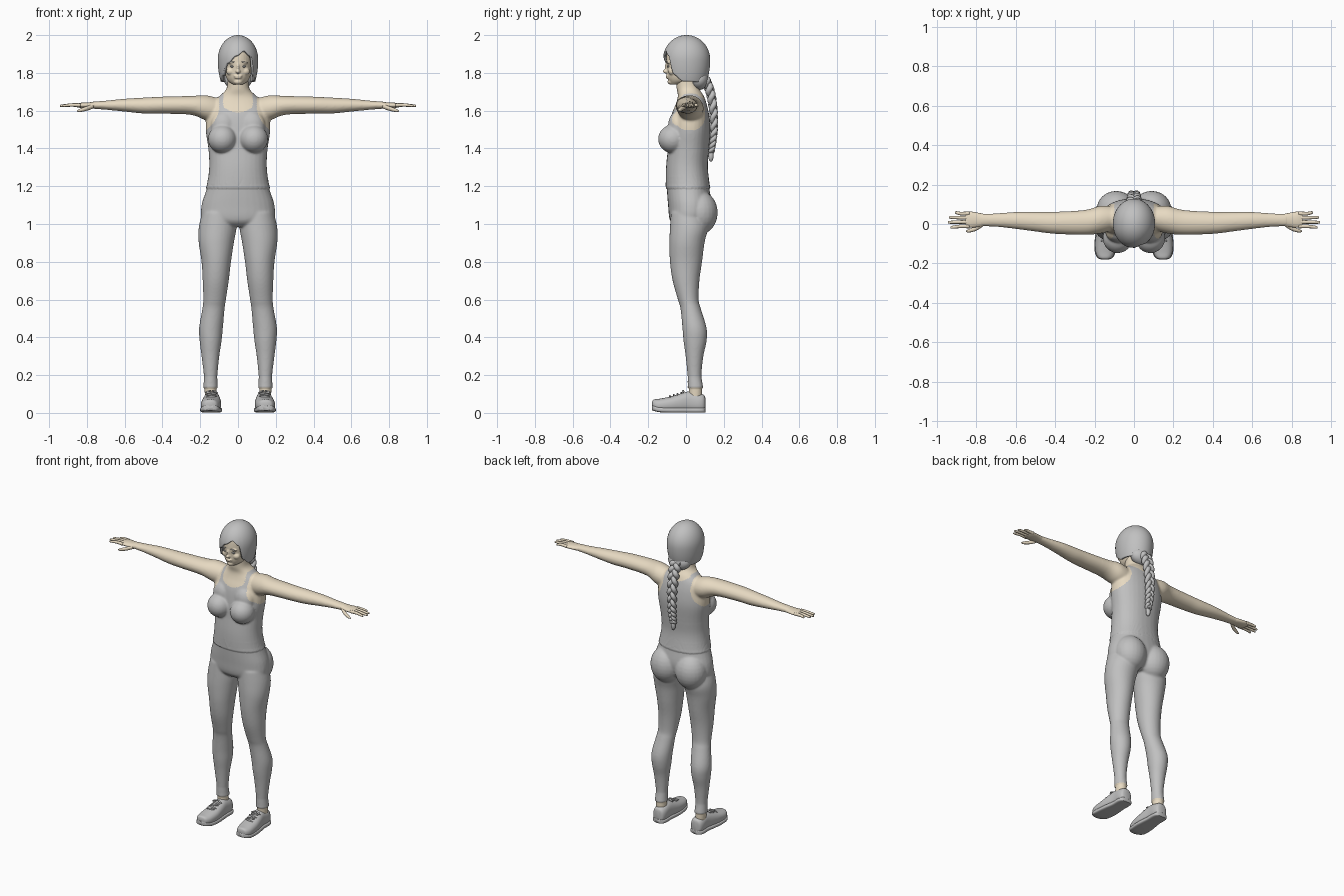
import bpy, bmesh, math
from mathutils import Vector, Matrix

cube = bpy.data.objects.get("Cube")
if cube:
    bpy.data.objects.remove(cube, do_unlink=True)


def material(name, rgb):
    mat = bpy.data.materials.new(name)
    mat.use_nodes = True
    mat.diffuse_color = (*rgb, 1)
    mat.node_tree.nodes["Principled BSDF"].inputs["Base Color"].default_value = (*rgb, 1)
    return mat


GREY = material("soft grey", (0.53, 0.53, 0.53))
SKIN = material("pale skin", (0.80, 0.70, 0.54))


def spline(rows, steps=5):
    """Catmull-Rom curve through rows of equal length."""
    pad = [rows[0]] + list(rows) + [rows[-1]]
    out = []
    for p, q, r, s in zip(pad, pad[1:], pad[2:], pad[3:]):
        for i in range(steps):
            t = i / steps
            out.append([b + 0.5 * t * (c - a + t * (2 * a - 5 * b + 4 * c - d + t * (3 * (b - c) + d - a)))
                        for a, b, c, d in zip(p, q, r, s)])
    return out + [list(rows[-1])]


def loft(bm, axis, rows, side=1, power=2.0, count=32):
    """Closed tube along an axis; row = position, then centre and radius on each other axis."""
    u, v = [i for i in range(3) if i != axis]
    rings = []
    for t, cu, ru, cv, rv in spline(rows):
        ring = []
        for k in range(count):
            a = math.tau * k / count
            c, s = math.cos(a), math.sin(a)
            co = Vector()
            co[axis] = t
            co[u] = cu + ru * math.copysign(abs(c) ** (2 / power), c)
            co[v] = cv + rv * math.copysign(abs(s) ** (2 / power), s)
            co.x *= side
            ring.append(bm.verts.new(co))
        rings.append(ring)
    for lo, hi in zip(rings, rings[1:]):
        for k in range(count):
            n = (k + 1) % count
            bm.faces.new((lo[k], lo[n], hi[n], hi[k]))
    bm.faces.new(rings[0][::-1])
    bm.faces.new(rings[-1])


def blob(bm, centre, radii, side=1, tilt=0.0):
    x, y, z = centre
    place = (Matrix.Translation((x * side, y, z)) @ Matrix.Rotation(tilt * side, 4, "Y")
             @ Matrix.Diagonal((*radii, 1)))
    bmesh.ops.create_uvsphere(bm, u_segments=24, v_segments=14, radius=1, matrix=place)


def finish(bm, name, *mats):
    bmesh.ops.recalc_face_normals(bm, faces=bm.faces)
    mesh = bpy.data.meshes.new(name)
    bm.to_mesh(mesh)
    bm.free()
    for mat in mats:
        mesh.materials.append(mat)
    mesh.shade_smooth()
    ob = bpy.data.objects.new(name, mesh)
    bpy.context.collection.objects.link(ob)
    return ob


def fuse(ob, voxel, passes):
    """Merge overlapping volumes into one smooth skin."""
    remesh = ob.modifiers.new("Merge", "REMESH")
    remesh.mode = "VOXEL"
    remesh.voxel_size = voxel
    remesh.use_smooth_shade = True
    soften = ob.modifiers.new("Soften", "SMOOTH")
    soften.iterations = passes
    graph = bpy.context.evaluated_depsgraph_get()
    mesh = bpy.data.meshes.new_from_object(ob.evaluated_get(graph))
    mats = list(ob.data.materials)
    ob.modifiers.clear()
    ob.data = mesh
    mesh.materials.clear()
    for mat in mats:
        mesh.materials.append(mat)
    mesh.shade_smooth()


# Body: torso, bust, hips, legs and arms fused together
TORSO = [(.985, 0, .1, .01, .06), (1.02, 0, .187, .015, .1), (1.1, 0, .193, .02, .115),
         (1.2, 0, .162, .01, .112), (1.3, 0, .15, .005, .108), (1.4, 0, .157, .013, .109),
         (1.5, 0, .171, .02, .109), (1.58, 0, .165, .023, .099), (1.64, 0, .14, .028, .08),
         (1.68, 0, .095, .025, .068), (1.72, 0, .06, .01, .06), (1.8, 0, .053, 0, .055)]
LEG = [(1.06, .1, .09, .01, .09), (.98, .108, .1, .015, .1), (.9, .115, .093, .005, .093),
       (.8, .115, .078, 0, .085), (.7, .118, .069, 0, .071), (.6, .124, .06, .012, .055),
       (.55, .13, .059, .025, .054), (.45, .143, .063, .045, .064), (.38, .145, .058, .048, .061),
       (.3, .146, .047, .045, .047), (.2, .145, .036, .045, .037), (.13, .145, .033, .05, .036),
       (.05, .142, .031, .05, .035)]
ARM = [(.1, .03, .06, 1.6, .065), (.17, .022, .07, 1.615, .066), (.25, .008, .063, 1.628, .05),
       (.4, .006, .056, 1.629, .045), (.5, .012, .05, 1.627, .042), (.6, .018, .043, 1.629, .034),
       (.7, .02, .034, 1.629, .024), (.78, .02, .032, 1.629, .018)]
bm = bmesh.new()
loft(bm, 2, TORSO, power=2.2)
for side in (-1, 1):
    loft(bm, 2, LEG, side)
    loft(bm, 0, ARM, side)
    blob(bm, (.083, -.07, 1.45), (.076, .078, .075), side)
    blob(bm, (.075, -.04, 1.52), (.07, .055, .08), side)
    blob(bm, (.09, .073, 1.06), (.1, .095, .115), side)
body = finish(bm, "body", GREY, SKIN)
fuse(body, .006, 8)


def is_skin(x, y, z):
    x = abs(x)
    if z < 1.47:
        return z < .133
    drop = min(max((1.62 - z) / .13, 0), 1)
    armhole = x > .1 + .075 * drop ** 2
    neckline = x < .078 and z > (1.59 if y < .03 else 1.645) + 5 * x * x
    return armhole or neckline or z > 1.69


# Raised hem of the top and the trouser cuffs, then colours
for v in body.data.vertices:
    for start, length in ((1.19, .2), (.133, .06)):
        if start < v.co.z < start + length:
            v.co += v.normal * .006 * (1 - (v.co.z - start) / length)
for face in body.data.polygons:
    face.material_index = int(is_skin(*face.center))

# Hands
for side, label in ((-1, "right"), (1, "left")):
    bm = bmesh.new()
    loft(bm, 0, [(.755, .02, .03, 1.629, .019), (.79, .021, .036, 1.628, .016),
                 (.83, .022, .041, 1.628, .014), (.855, .022, .036, 1.628, .009)], side)
    for y, tip in ((-.012, .93), (.01, .943), (.032, .937), (.053, .908)):
        spread = y + (y - .02) * .15
        loft(bm, 0, [(.835, y, .01, 1.629, .01), (.88, y, .009, 1.63, .009),
                     (tip - .006, spread, .007, 1.626, .006), (tip, spread, .002, 1.626, .002)],
             side, count=12)
    loft(bm, 0, [(.765, 0, .012, 1.624, .012), (.8, -.022, .012, 1.612, .012),
                 (.835, -.034, .009, 1.602, .009), (.852, -.037, .003, 1.598, .003)], side, count=12)
    finish(bm, label + "_hand", SKIN)

# Head with nose, lips, chin and cheeks
bm = bmesh.new()
loft(bm, 2, [(1.738, 0, .025, -.055, .025), (1.755, 0, .05, -.03, .06), (1.78, 0, .064, -.02, .079),
             (1.82, 0, .073, -.012, .09), (1.87, 0, .078, -.005, .1), (1.93, 0, .075, 0, .095),
             (1.975, 0, .045, 0, .06)])
blob(bm, (0, -.105, 1.808), (.013, .018, .011))
blob(bm, (0, -.099, 1.828), (.009, .014, .028))
blob(bm, (0, -.099, 1.784), (.023, .009, .005))
blob(bm, (0, -.097, 1.775), (.02, .01, .006))
blob(bm, (0, -.077, 1.753), (.024, .021, .016))
for side in (-1, 1):
    blob(bm, (.037, -.072, 1.808), (.026, .022, .022), side)
    blob(bm, (.03, -.09, 1.853), (.024, .012, .007), side)
fuse(finish(bm, "head", SKIN), .004, 2)

bm = bmesh.new()
for side in (-1, 1):
    blob(bm, (.031, -.094, 1.834), (.013, .006, .005), side)
    blob(bm, (.032, -.1, 1.857), (.018, .004, .0025), side, .1)
finish(bm, "eyes_and_brows", GREY)

# Hair cap whose lower edge sweeps across the forehead
HEM = [(-180, 1.745), (-80, 1.755), (-55, 1.785), (-32, 1.85), (-5, 1.89), (20, 1.917),
       (40, 1.89), (55, 1.79), (80, 1.755), (180, 1.745)]


def hem_height(angle):
    for (a, p), (b, q) in zip(HEM, HEM[1:]):
        if angle <= b:
            t = (angle - a) / (b - a)
            return p + (q - p) * t * t * (3 - 2 * t)


bm = bmesh.new()
columns, levels, grid = 96, 24, []
for k in range(columns):
    deg = -180 + 360 * k / columns
    phi = math.radians(deg)
    end = math.acos((hem_height(deg) - 1.87) / .13)
    column = []
    for j in range(levels + 1):
        a = end * j / levels
        u = math.cos(a)
        r = math.sin(a) if u > 0 else math.sqrt(1 - .35 * u * u)
        column.append(bm.verts.new((.107 * r * math.sin(phi), .003 - .125 * r * math.cos(phi), 1.87 + .13 * u)))
    grid.append(column)
for k in range(columns):
    here, there = grid[k], grid[(k + 1) % columns]
    for j in range(levels):
        bm.faces.new((here[j], here[j + 1], there[j + 1], there[j]))
bmesh.ops.remove_doubles(bm, verts=bm.verts, dist=.0001)
hair = finish(bm, "hair", GREY)
hair.modifiers.new("Thickness", "SOLIDIFY").thickness = .014

# Gathered hair at the nape, and the tuft ending the braid
bm = bmesh.new()
blob(bm, (0, .07, 1.765), (.075, .05, .055))
blob(bm, (0, .132, 1.36), (.014, .014, .03))
blob(bm, (0, .134, 1.388), (.02, .02, .012))
finish(bm, "nape_and_braid_tip", GREY)

# Three-strand braid
path = spline([(1.77, .1), (1.7, .128), (1.6, .145), (1.5, .148), (1.43, .142), (1.38, .134)], 16)
curve = bpy.data.curves.new("braid", "CURVE")
curve.dimensions = "3D"
curve.bevel_depth = .018
curve.bevel_resolution = 3
curve.materials.append(GREY)
for strand in range(3):
    line = curve.splines.new("POLY")
    line.points.add(len(path) - 1)
    for i, (z, y) in enumerate(path):
        f = i / (len(path) - 1)
        a = f * math.tau * 3.5 + strand * math.tau / 3
        size = 1 - .45 * f
        line.points[i].co = (.024 * size * math.sin(a), y + .011 * size * math.sin(2 * a), z, 1)
        line.points[i].radius = size
    line.use_smooth = True
bpy.context.collection.objects.link(bpy.data.objects.new("braid", curve))

# Shoes with soles and laces
SHOE = [(-.18, .147, .012, .045, .012), (-.172, .147, .034, .042, .028), (-.14, .146, .049, .04, .035),
        (-.08, .142, .053, .045, .042), (-.03, .14, .049, .052, .05), (.02, .138, .043, .058, .056),
        (.07, .138, .043, .053, .051), (.095, .138, .034, .05, .045), (.102, .138, .015, .05, .03)]
for side, label in ((-1, "right"), (1, "left")):
    bm = bmesh.new()
    loft(bm, 1, SHOE, side, 2.4)
    finish(bm, label + "_shoe", GREY)
    bm = bmesh.new()
    loft(bm, 1, [(y, x, rx + .004, .015 + max(0, -y - .13) * .25, .014) for y, x, rx, _, _ in SHOE], side, 4)
    finish(bm, label + "_sole", GREY)
    bm = bmesh.new()
    for i in range(4):
        blob(bm, (.141, -.085 + .02 * i, .087 + .006 * i), (.03, .005, .006), side, .12 * (-1) ** i)
    for lean in (-1, 1):
        blob(bm, (.141 + lean * .018, -.015, .113), (.018, .006, .005), side, lean * .4)
    finish(bm, label + "_laces", GREY)
